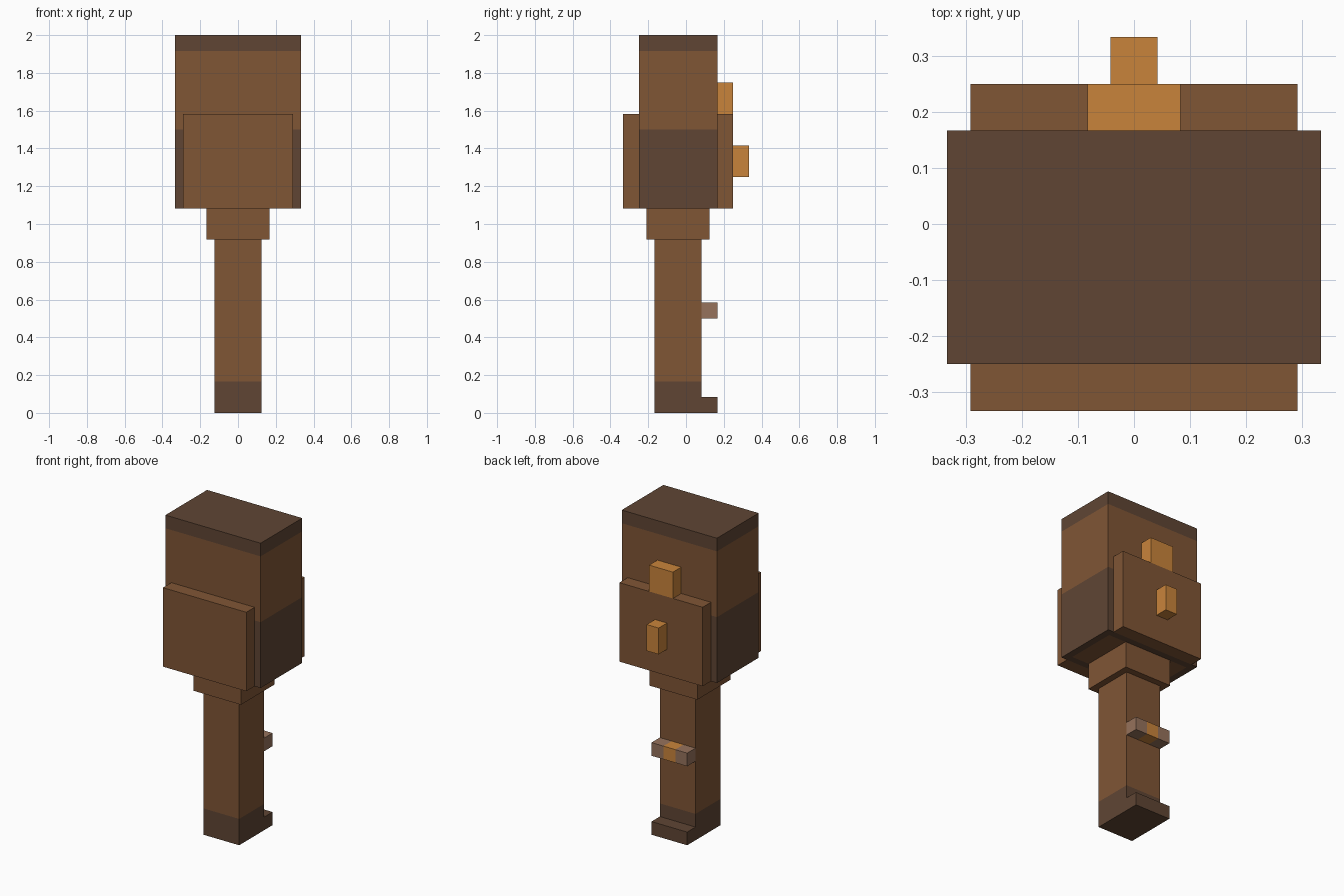
import bpy
import bmesh
from mathutils import Vector

if "Cube" in bpy.data.objects:
    bpy.data.objects.remove(bpy.data.objects["Cube"], do_unlink=True)

U = 1 / 24  # modelling grid unit


def material(name, rgb):
    m = bpy.data.materials.new(name)
    m.use_nodes = True
    m.diffuse_color = (*rgb, 1)
    bsdf = m.node_tree.nodes["Principled BSDF"]
    bsdf.inputs["Base Color"].default_value = (*rgb, 1)
    bsdf.inputs["Roughness"].default_value = 0.9
    return m


brown = material("wood brown", (0.216, 0.092, 0.036))
dark = material("dark brown", (0.115, 0.060, 0.034))
orange = material("amber orange", (0.584, 0.231, 0.044))
taupe = material("dusty taupe", (0.305, 0.170, 0.107))


def block(name, x, y, z, mats, cuts=(), rule=None, inset=0):
    """Box over grid ranges, cut by (axis, position) planes and coloured by rule."""
    lo, hi = (Vector(p) * U for p in zip(x, y, z))
    bm = bmesh.new()
    bmesh.ops.create_cube(bm, size=1)
    for v in bm.verts:
        v.co = (lo + hi) / 2 + v.co * (hi - lo)
    for axis, pos in cuts:
        normal = Vector([i == axis for i in range(3)])
        bmesh.ops.bisect_plane(bm, geom=bm.verts[:] + bm.edges[:] + bm.faces[:],
                               plane_co=normal * pos * U, plane_no=normal)
    bm.normal_update()
    bottom = [f for f in bm.faces if f.normal.z < -0.9]
    if rule:
        for f in bm.faces:
            f.material_index = rule(f.calc_center_median() / U)
    # Lighter panel inside the underside border
    if inset:
        bmesh.ops.inset_region(bm, faces=bottom, thickness=inset * U)
        for f in bottom:
            f.material_index = 0
    mesh = bpy.data.meshes.new(name)
    bm.to_mesh(mesh)
    bm.free()
    for m in mats:
        mesh.materials.append(m)
    ob = bpy.data.objects.new(name, mesh)
    bpy.context.collection.objects.link(ob)
    return ob


# Head with dark cap and dark lower half
block("head", (-8, 8), (-6, 4), (26, 48), [brown, dark],
      cuts=[(2, 36), (2, 46)], rule=lambda c: int(c.z < 36 or c.z > 46), inset=1.5)

# Front and back plates
block("front_plate", (-7, 7), (-8, -6), (26, 38), [brown])
block("back_plate", (-7, 7), (4, 6), (26, 38), [brown])

# Amber studs on the back
block("upper_stud", (-2, 2), (4, 6), (38, 42), [orange])
block("lower_stud", (-1, 1), (6, 8), (30, 34), [orange])

# Neck and handle with dark end
block("neck", (-4, 4), (-5, 3), (22, 26), [brown])
block("handle", (-3, 3), (-4, 2), (0, 22), [brown, dark],
      cuts=[(2, 4)], rule=lambda c: int(c.z < 4))
block("handle_lip", (-3, 3), (2, 4), (0, 2), [dark])

# Striped tab on the back of the handle
block("handle_tab", (-3, 3), (2, 4), (12, 14), [taupe, orange],
      cuts=[(0, -1), (0, 1)], rule=lambda c: int(abs(c.x) < 1))
